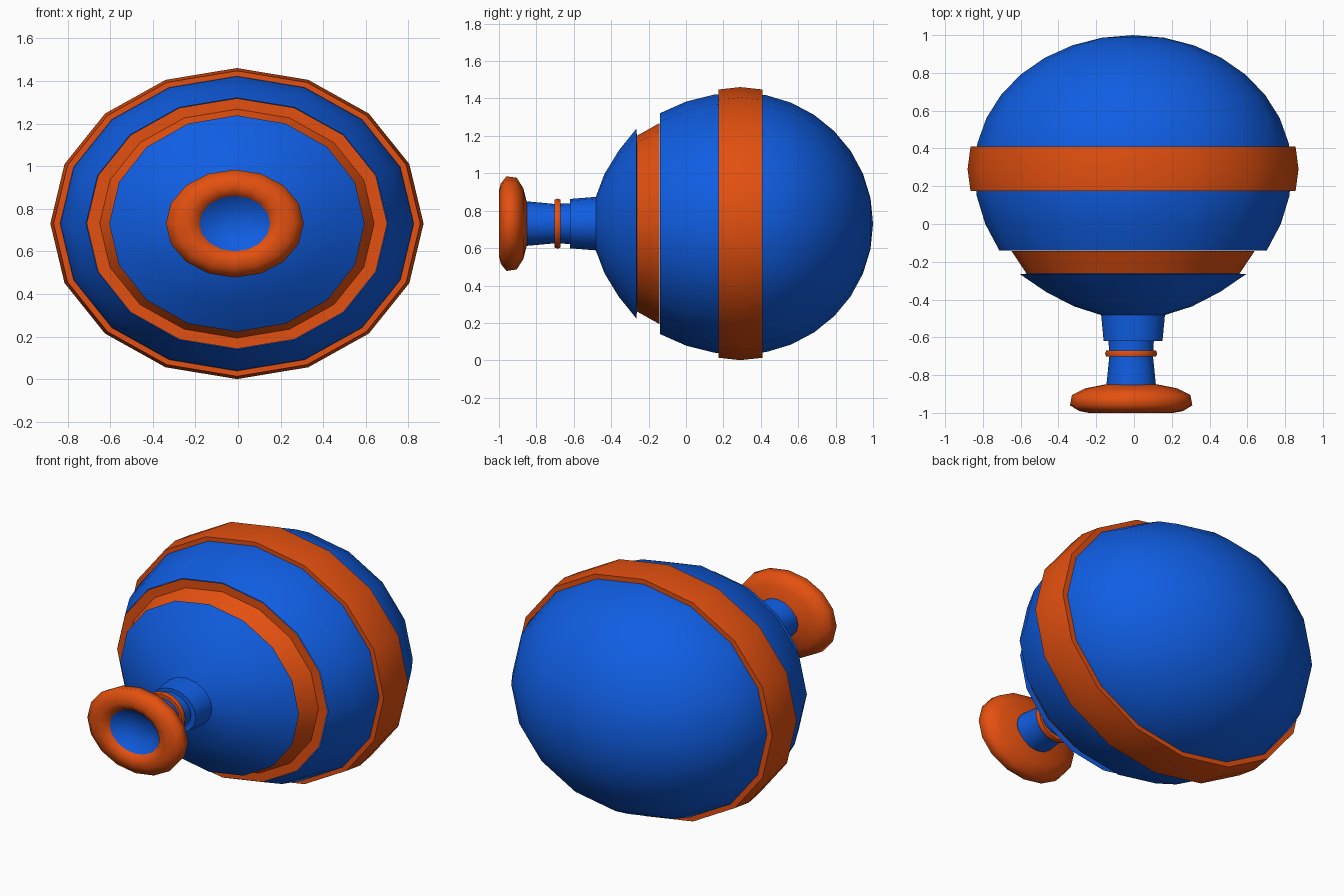
import bpy, bmesh
from math import sin, cos, pi

cube = bpy.data.objects.get("Cube")
if cube:
    bpy.data.objects.remove(cube)

SIDES = 16
CENTRE_Z = 0.731


def material(name, colour):
    m = bpy.data.materials.new(name)
    m.use_nodes = True
    m.diffuse_color = colour
    m.node_tree.nodes["Principled BSDF"].inputs["Base Color"].default_value = colour
    return m


blue = material("blue", (0.005, 0.11, 0.76, 1))
orange = material("orange", (0.77, 0.08, 0.005, 1))


def lathe(name, mat, profile, stretch=1.2, x=-0.005, angle=50):
    """Turn (y, radius) points, listed front to back, about the y axis."""
    bm = bmesh.new()
    rings = []
    for y, r in profile:
        rings.append([bm.verts.new((x + r * stretch * cos(2 * pi * j / SIDES), y,
                                    CENTRE_Z + r * sin(2 * pi * j / SIDES)))
                      for j in range(SIDES)])
    for a, b in zip(rings, rings[1:]):
        for j in range(SIDES):
            k = (j + 1) % SIDES
            bm.faces.new((a[j], b[j], b[k], a[k]))
    bmesh.ops.remove_doubles(bm, verts=bm.verts, dist=0.0005)
    mesh = bpy.data.meshes.new(name)
    bm.to_mesh(mesh)
    bm.free()
    mesh.materials.append(mat)
    obj = bpy.data.objects.new(name, mesh)
    bpy.context.collection.objects.link(obj)
    bpy.ops.object.select_all(action='DESELECT')
    obj.select_set(True)
    bpy.context.view_layer.objects.active = obj
    bpy.ops.object.shade_smooth_by_angle(angle=angle * pi / 180)
    return obj


# Rounded main body: tapered shoulder in front, half ellipsoid behind
dome = [(0.29 + 0.71 * sin(pi * i / 16), 0.70 * cos(pi * i / 16)) for i in range(9)]
lathe("main_body", blue, [(-0.14, 0.59), (0, 0.652), (0.15, 0.69)] + dome)

# Wide raised band round the middle
lathe("middle_band", orange,
      [(0.175, 0.66), (0.175, 0.717), (0.29, 0.73), (0.41, 0.717), (0.41, 0.66)])

# Sloping recessed band with its step up to the body
lathe("front_band", orange,
      [(-0.262, 0.44), (-0.262, 0.47), (-0.142, 0.537), (-0.142, 0.588)])

# Flared bell running into the neck
lathe("front_bell", blue,
      [(-0.62, 0.105), (-0.62, 0.132), (-0.482, 0.143), (-0.436, 0.265),
       (-0.36, 0.39), (-0.265, 0.508), (-0.262, 0.46)], stretch=1.18)

# Thin neck, its ring and the rolled mouth
lathe("neck", blue, [(-0.87, 0.12), (-0.84, 0.118), (-0.70, 0.105), (-0.60, 0.11)],
      stretch=1.1, x=-0.015)
lathe("neck_ring", orange,
      [(-0.702, 0.09), (-0.702, 0.128), (-0.686, 0.134), (-0.67, 0.128), (-0.67, 0.09)],
      stretch=1.03, x=-0.015)
lathe("mouth_rim", orange,
      [(-0.96, 0.125), (-0.985, 0.14), (-1.0, 0.175), (-0.99, 0.215), (-0.96, 0.253),
       (-0.905, 0.245), (-0.87, 0.19), (-0.85, 0.11)],
      stretch=1.28, x=-0.015, angle=75)
lathe("mouth_dish", blue, [(-0.92, 0), (-0.93, 0.08), (-0.97, 0.13)],
      stretch=1.28, x=-0.015)
